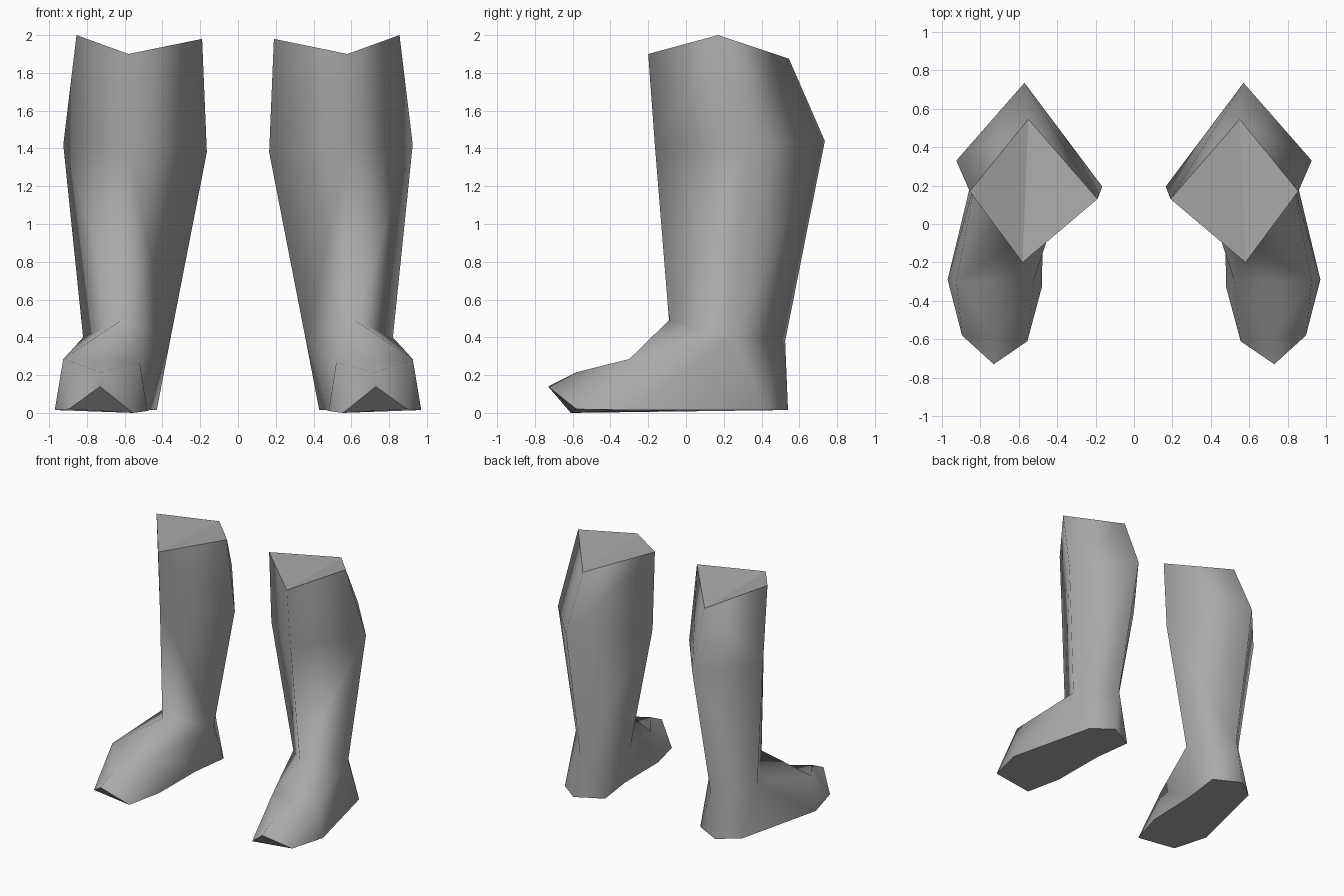
import bpy, bmesh

if "Cube" in bpy.data.objects:
    bpy.data.objects.remove(bpy.data.objects["Cube"])

leather = bpy.data.materials.new("grey leather")
leather.diffuse_color = (0.4, 0.4, 0.4, 1)
leather.use_nodes = True
leather.node_tree.nodes["Principled BSDF"].inputs["Base Color"].default_value = leather.diffuse_color

# Shaft rings, each: front, outer, back, inner
RINGS = [
    [(.62, -.09, .49), (.82, .25, .40), (.59, .525, .38), (.36, .20, .38)],     # ankle
    [(.59, -.165, 1.42), (.925, .33, 1.42), (.57, .735, 1.44), (.165, .195, 1.38)],  # calf
    [(.58, -.20, 1.90), (.855, .17, 2.0), (.55, .545, 1.875), (.19, .13, 1.98)],  # cuff
]
# Sole outline, from the outer toe round the heel to the inner toe
SOLE = [(.895, -.58, .02), (.97, -.29, .015), (.80, .42, .015), (.64, .54, .015),
        (.43, .43, .015), (.47, .12, .015), (.48, -.33, .01), (.555, -.61, 0)]
# Top of the foot: outer instep, inner instep, toe top, toe tip
UPPER = [(.925, -.30, .285), (.52, -.29, .265), (.725, -.58, .215), (.73, -.73, .14)]


def build_boot(name, side):
    bm = bmesh.new()

    def points(row):
        return [bm.verts.new((side * x, y, z)) for x, y, z in row]

    ankle, calf, cuff = rings = [points(r) for r in RINGS]
    s = points(SOLE)
    out, inn, top, tip = points(UPPER)
    front, outer, back, inner = ankle

    # Shaft walls
    for low, high in zip(rings, rings[1:]):
        for i in range(4):
            j = (i + 1) % 4
            bm.faces.new((low[i], low[j], high[j], high[i]))

    # Foot: instep, toe, outer side, heel, inner side
    for tri in [
        (front, out, inn), (front, outer, out), (front, inn, inner), (inn, out, top),
        (out, s[0], top), (top, s[0], tip), (out, s[1], s[0]),
        (inn, top, s[7]), (top, tip, s[7]), (inn, s[7], s[6]),
        (outer, s[1], out), (outer, s[2], s[1]),
        (outer, back, s[2]), (back, s[3], s[2]), (back, s[4], s[3]), (back, inner, s[4]),
        (inner, s[5], s[4]), (inner, inn, s[5]), (inn, s[6], s[5]),
    ]:
        bm.faces.new(tri)
    for f in bm.faces:
        f.smooth = True

    # Flat faces: cuff top folded front to back, toe underside, sole
    for flat in [(cuff[0], cuff[1], cuff[2]), (cuff[0], cuff[2], cuff[3]),
                 (tip, s[0], s[7]), s]:
        bm.faces.new(flat).smooth = False

    bmesh.ops.recalc_face_normals(bm, faces=bm.faces)
    mesh = bpy.data.meshes.new(name)
    bm.to_mesh(mesh)
    bm.free()
    mesh.materials.append(leather)
    bpy.context.collection.objects.link(bpy.data.objects.new(name, mesh))


build_boot("right_boot", 1)
build_boot("left_boot", -1)
